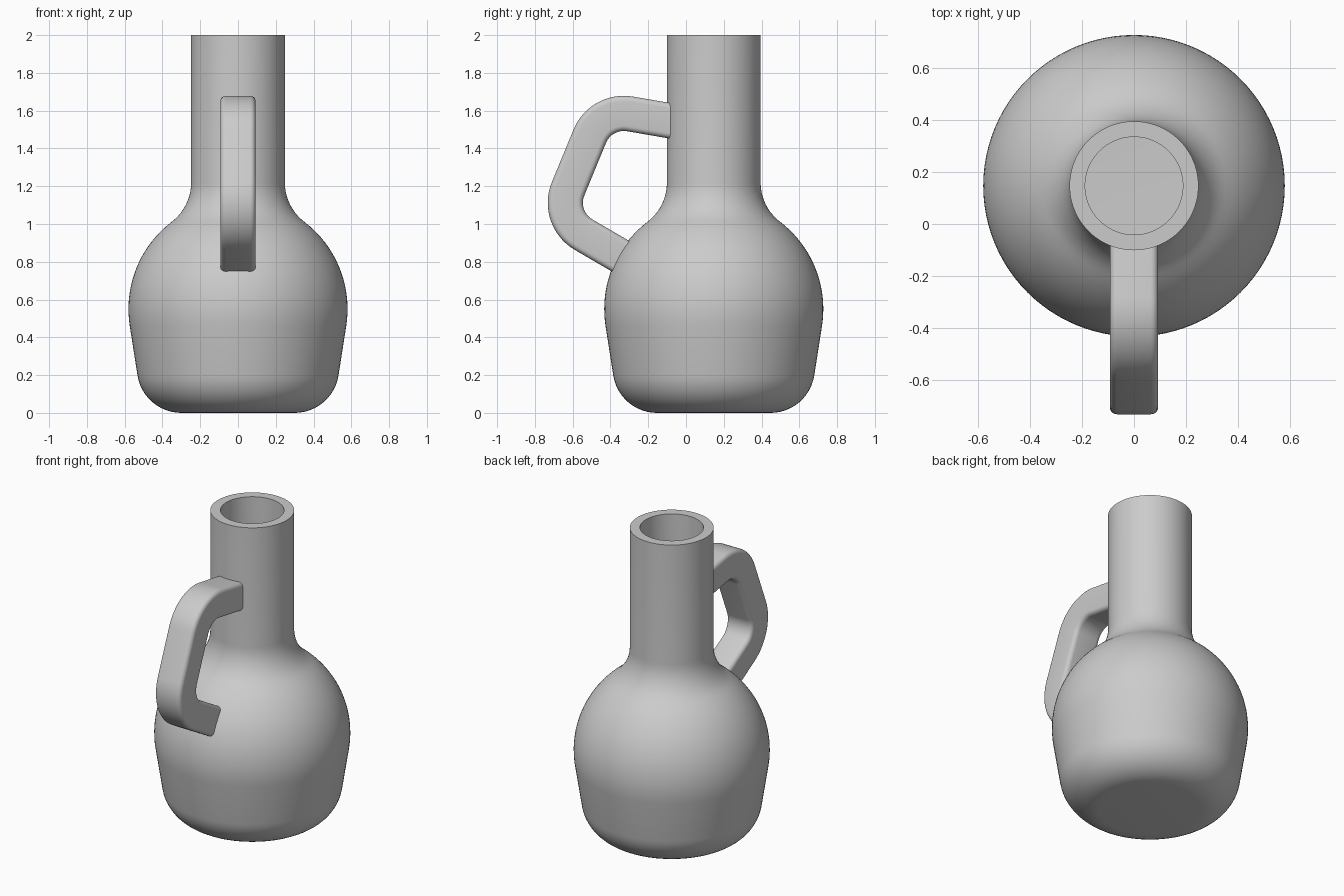
import bpy, bmesh, math
from mathutils import Vector, Matrix

cube = bpy.data.objects.get("Cube")
if cube:
    bpy.data.objects.remove(cube, do_unlink=True)

AXIS_Y = 0.147      # the jug stands behind the centre, the handle in front
WALL = 0.06

grey = bpy.data.materials.new("plain grey")
grey.use_nodes = True
colour = (0.6, 0.6, 0.6, 1)
grey.diffuse_color = colour
grey.node_tree.nodes["Principled BSDF"].inputs["Base Color"].default_value = colour


def finish(name, bm):
    """Turn the bmesh into a smooth shaded object with sharp edges kept."""
    bmesh.ops.recalc_face_normals(bm, faces=bm.faces)
    mesh = bpy.data.meshes.new(name)
    bm.to_mesh(mesh)
    bm.free()
    mesh.materials.append(grey)
    obj = bpy.data.objects.new(name, mesh)
    bpy.context.collection.objects.link(obj)
    bpy.ops.object.select_all(action='DESELECT')
    obj.select_set(True)
    bpy.context.view_layer.objects.active = obj
    bpy.ops.object.shade_smooth_by_angle(angle=math.radians(35))
    return obj


def arc(cx, cy, radius, start, end, steps):
    """Points along an arc, angles in degrees."""
    angles = [math.radians(start + (end - start) * i / steps) for i in range(steps + 1)]
    return [(cx + radius * math.cos(a), cy + radius * math.sin(a)) for a in angles]


def jug_profile(t):
    """Radius and height from the bottom centre to the rim, set in by t."""
    pts = [(0, t)]
    pts += arc(0.30, 0.235, 0.235 - t, -90, -9, 12)       # rounded foot
    pts += arc(0, 0.55, 0.58 - t, -9, 52.7, 20)           # round belly
    pts += arc(0.51, 1.22, 0.262 + t, 232.7, 180, 10)[1:]  # shoulder into neck
    return pts + [(0.248 - t, 2.0)]


# Jug: outer and inner walls turned round the upright axis
bm = bmesh.new()
outline = jug_profile(0) + jug_profile(WALL)[::-1]
verts = [bm.verts.new((r, AXIS_Y, z)) for r, z in outline]
edges = [bm.edges.new(pair) for pair in zip(verts, verts[1:])]
bmesh.ops.spin(bm, geom=verts + edges, cent=(0, AXIS_Y, 0), axis=(0, 0, 1),
               angle=math.tau, steps=96, use_duplicate=False)
bmesh.ops.remove_doubles(bm, verts=bm.verts, dist=0.0005)
finish("jug_body", bm)


# Handle: rounded square section swept along a path with two rounded corners
HALF = 0.093
ROUND = 0.028
BEND = 0.195
corners = [Vector(p) for p in [(-0.07, 1.544), (-0.450, 1.609),
                               (-0.689, 1.029), (-0.325, 0.817)]]


def handle_path():
    """List of (point, outward normal) in the y-z plane."""
    dirs = [(b - a).normalized() for a, b in zip(corners, corners[1:])]
    normal = lambda d: Vector((d.y, -d.x))
    path = [(corners[0], normal(dirs[0]))]
    for corner, d0, d1 in zip(corners[1:-1], dirs, dirs[1:]):
        turn = d0.angle(d1)
        n0 = normal(d0)
        centre = corner - d0 * BEND * math.tan(turn / 2) - n0 * BEND
        for i in range(17):
            n = Matrix.Rotation(turn * i / 16, 2) @ n0
            path.append((centre + n * BEND, n))
    path.append((corners[-1], normal(dirs[-1])))
    return path


section = []
flat = HALF - ROUND
for k, (sx, sy) in enumerate([(1, 1), (-1, 1), (-1, -1), (1, -1)]):
    section += arc(sx * flat, sy * flat, ROUND, 90 * k, 90 * k + 90, 5)

bm = bmesh.new()
rings = [[bm.verts.new((u, p.x + n.x * v, p.y + n.y * v)) for u, v in section]
         for p, n in handle_path()]
count = len(section)
for a, b in zip(rings, rings[1:]):
    for i in range(count):
        j = (i + 1) % count
        bm.faces.new((a[i], a[j], b[j], b[i]))
bm.faces.new(rings[0])
bm.faces.new(rings[-1][::-1])
finish("handle", bm)
